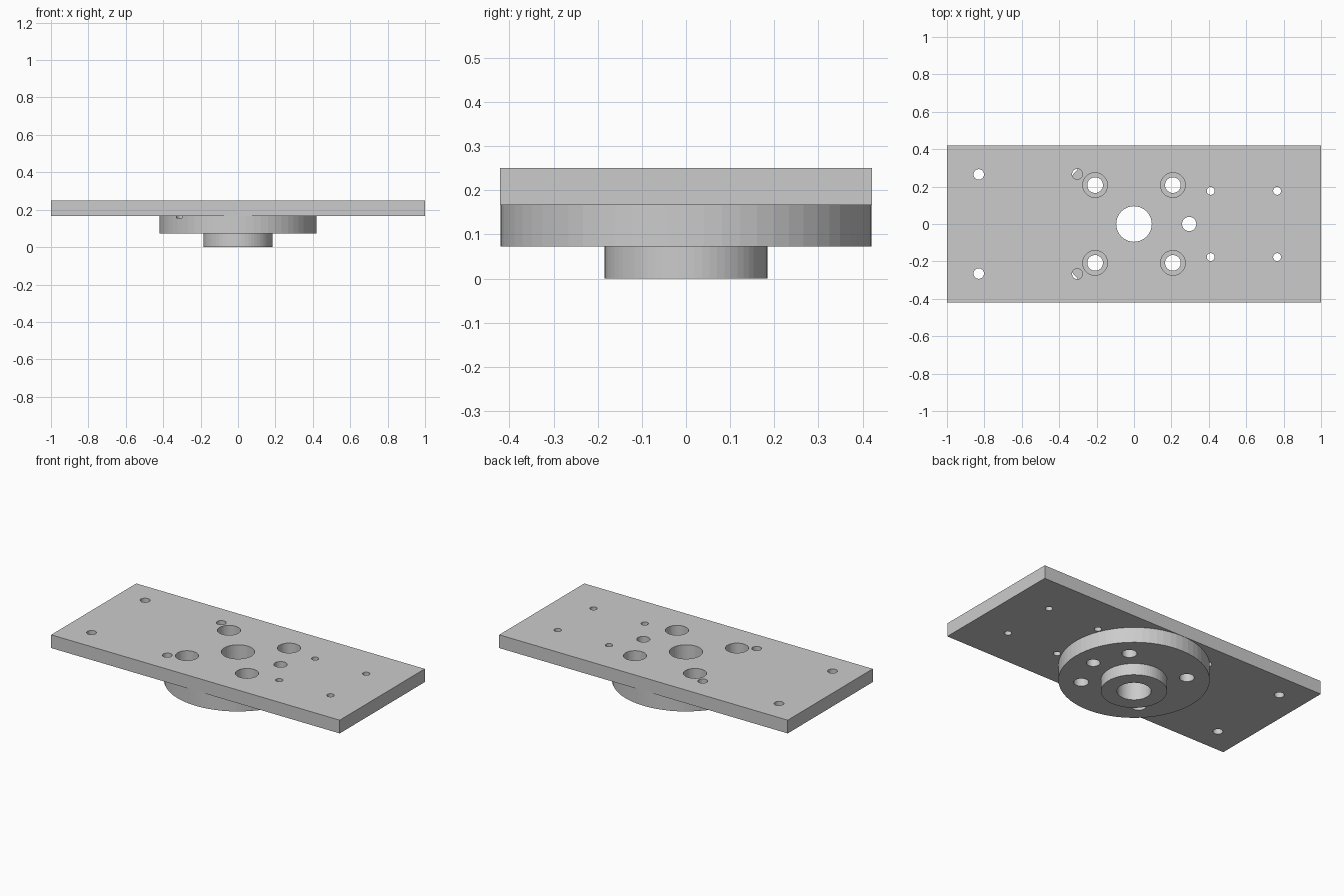
import bpy
import bmesh

cube = bpy.data.objects.get("Cube")
if cube:
    bpy.data.objects.remove(cube, do_unlink=True)

grey = bpy.data.materials.new("machined grey")
grey.use_nodes = True
colour = (0.6, 0.6, 0.6, 1)
grey.diffuse_color = colour
grey.node_tree.nodes["Principled BSDF"].inputs["Base Color"].default_value = colour

# Heights of the stacked parts
BOSS_TOP, FLANGE_TOP, PLATE_TOP = 0.072, 0.167, 0.25
HALF_DEPTH = 0.421


def finish(name, bm):
    mesh = bpy.data.meshes.new(name)
    bmesh.ops.recalc_face_normals(bm, faces=bm.faces)
    bm.to_mesh(mesh)
    bm.free()
    mesh.materials.append(grey)
    obj = bpy.data.objects.new(name, mesh)
    bpy.context.collection.objects.link(obj)
    return obj


def add_cylinder(bm, x, y, radius, low, high, sides=64):
    made = bmesh.ops.create_cone(bm, cap_ends=True, segments=sides, radius1=radius,
                                 radius2=radius, depth=high - low)
    bmesh.ops.translate(bm, verts=made["verts"], vec=(x, y, (low + high) / 2))


def drill(target, holes):
    """Cut (x, y, radius, floor height) holes, open at the top."""
    bm = bmesh.new()
    for x, y, radius, floor in holes:
        add_cylinder(bm, x, y, radius, floor, 0.4, 48)
    cutter = finish(target.name + "_cutter", bm)
    cutter.hide_render = True
    cutter.hide_set(True)
    mod = target.modifiers.new("holes", 'BOOLEAN')
    mod.operation = 'DIFFERENCE'
    mod.solver = 'EXACT'
    mod.object = cutter
    # Apply the cut and discard the helper
    bpy.context.view_layer.objects.active = target
    bpy.ops.object.modifier_apply(modifier=mod.name)
    bpy.data.objects.remove(cutter, do_unlink=True)


def pair(x, y, radius, floor):
    return [(x, side * y, radius, floor) for side in (-1, 1)]


# Rectangular mounting plate
bm = bmesh.new()
made = bmesh.ops.create_cube(bm, size=1)
bmesh.ops.scale(bm, verts=made["verts"], vec=(2, 2 * HALF_DEPTH, PLATE_TOP - FLANGE_TOP))
bmesh.ops.translate(bm, verts=made["verts"], vec=(0, 0, (PLATE_TOP + FLANGE_TOP) / 2))
plate = finish("mounting_plate", bm)

# Round flange with the locating boss beneath it, turned from one profile
bm = bmesh.new()
profile = [(0.095, 0), (0.184, 0), (0.184, BOSS_TOP), (0.42, BOSS_TOP),
           (0.42, FLANGE_TOP), (0.095, FLANGE_TOP)]
verts = [bm.verts.new((r, 0, z)) for r, z in profile]
edges = [bm.edges.new((verts[i - 1], verts[i])) for i in range(len(verts))]
bmesh.ops.spin(bm, geom=verts + edges, cent=(0, 0, 0), axis=(0, 0, 1),
               angle=6.2831853, steps=64, use_merge=False)
bmesh.ops.remove_doubles(bm, verts=bm.verts, dist=0.0001)
flange = finish("flange_and_boss", bm)

# Plate holes: centre bore, dowel, counterbores, corner and sensor holes
plate_holes = [(0, 0, 0.095, 0), (0.295, 0, 0.038, 0)]
for x in (-0.208, 0.208):
    plate_holes += pair(x, 0.208, 0.066, 0)
for x, y, radius in [(-0.83, 0.265, 0.028), (-0.303, 0.267, 0.028),
                     (0.41, 0.177, 0.021), (0.765, 0.177, 0.021)]:
    plate_holes += pair(x, y, radius, 0)
drill(plate, plate_holes)

# Flange holes: dowel, bolt holes and shallow blind pockets
flange_holes = [(0.295, 0, 0.038, -0.1)] + pair(-0.303, 0.267, 0.028, 0.155)
for x in (-0.208, 0.208):
    flange_holes += pair(x, 0.208, 0.042, -0.1)
drill(flange, flange_holes)
